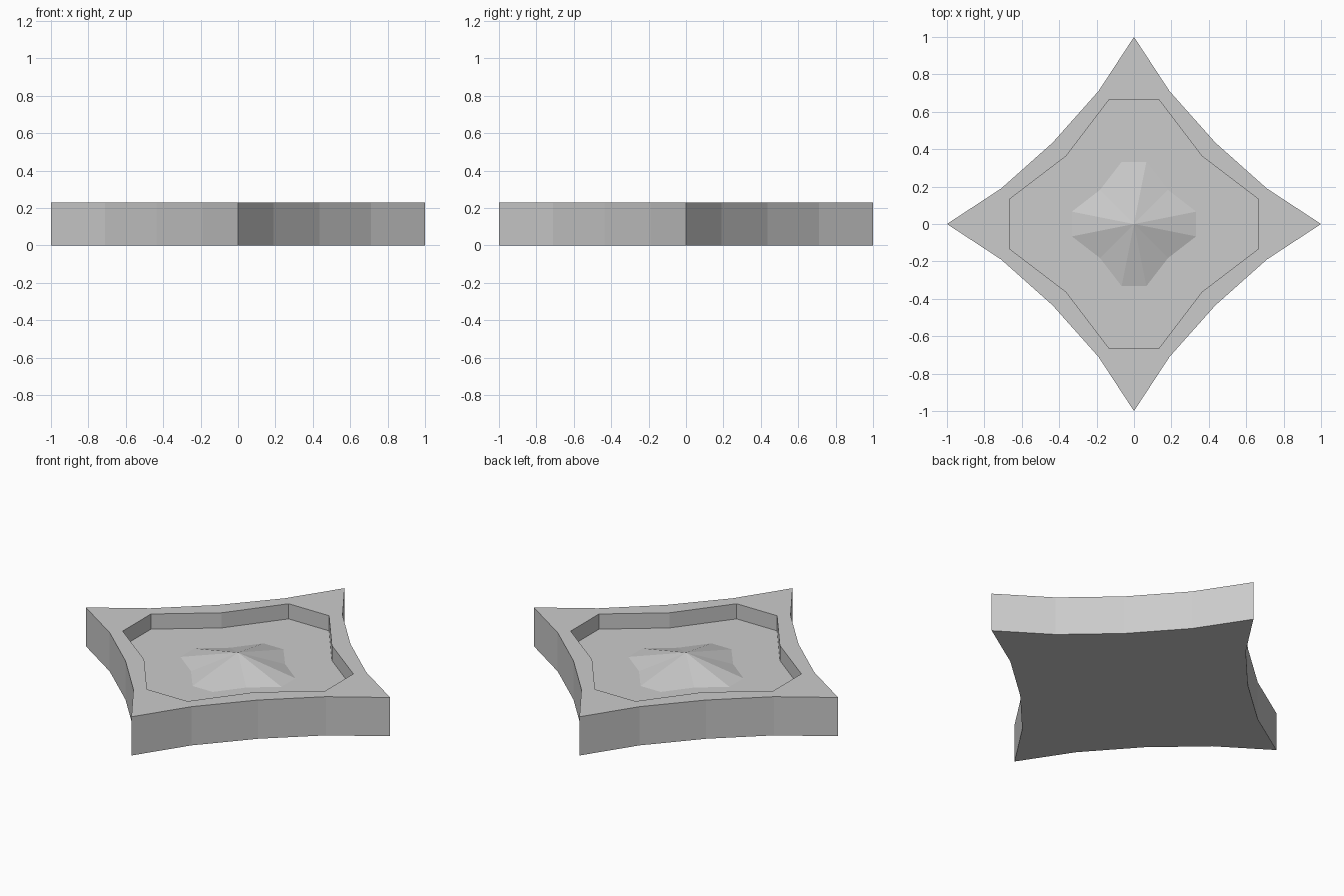
import bpy
import bmesh
from mathutils import Matrix, Vector

cube = bpy.data.objects.get("Cube")
if cube:
    bpy.data.objects.remove(cube)

HEIGHT, FLOOR = 0.23, 0.14

# One quarter of each star outline, turned four times about the centre
OUTER = [(1, 0), (0.71, 0.19), (0.435, 0.435), (0.19, 0.71)]
RECESS = [(0.665, 0.133), (0.363, 0.363), (0.133, 0.665)]
MOUND = [(0.332, 0.066), (0.182, 0.182), (0.066, 0.332)]

stone = bpy.data.materials.new("grey stone")
stone.use_nodes = True
grey = (0.6, 0.6, 0.6, 1)
stone.diffuse_color = grey
stone.node_tree.nodes["Principled BSDF"].inputs["Base Color"].default_value = grey


def ring(bm, quarter, z):
    """Add a closed ring of vertices from a quarter outline."""
    return [bm.verts.new(Matrix.Rotation(math_turn, 3, 'Z') @ Vector((x, y, z)))
            for math_turn in (0, 1.5707963, 3.1415927, 4.712389)
            for x, y in quarter]


def pairs(loop):
    return zip(loop, loop[1:] + loop[:1])


def walls(bm, low, high):
    for (a, b), (c, d) in zip(pairs(low), pairs(high)):
        bm.faces.new((a, b, d, c))


def finish(name, bm):
    mesh = bpy.data.meshes.new(name)
    bm.to_mesh(mesh)
    bm.free()
    mesh.materials.append(stone)
    obj = bpy.data.objects.new(name, mesh)
    bpy.context.collection.objects.link(obj)
    return obj


# Star-shaped slab with a sunken basin
bm = bmesh.new()
base, rim = ring(bm, OUTER, 0), ring(bm, OUTER, HEIGHT)
lip, floor = ring(bm, RECESS, HEIGHT), ring(bm, RECESS, FLOOR)
bm.faces.new(base[::-1])
walls(bm, base, rim)
walls(bm, lip, floor)
bm.faces.new(floor)

# Flat rim, quarter by quarter, between the outline and the basin lip
for q in range(4):
    a = [rim[(4 * q + i) % 16] for i in range(5)]
    b = [lip[3 * q + i] for i in range(3)]
    bm.faces.new((a[0], a[1], b[0]))
    bm.faces.new((a[1], a[2], b[1], b[0]))
    bm.faces.new((a[2], a[3], b[2], b[1]))
    bm.faces.new((a[3], a[4], b[2]))
    bm.faces.new((a[0], b[0], lip[3 * q - 1]))
bmesh.ops.recalc_face_normals(bm, faces=bm.faces)
finish("star_basin", bm)

# Low faceted peak in the middle of the basin
bm = bmesh.new()
foot = ring(bm, MOUND, FLOOR)
peak = bm.verts.new((0, 0, HEIGHT))
for a, b in pairs(foot):
    bm.faces.new((a, b, peak))
finish("centre_peak", bm)
